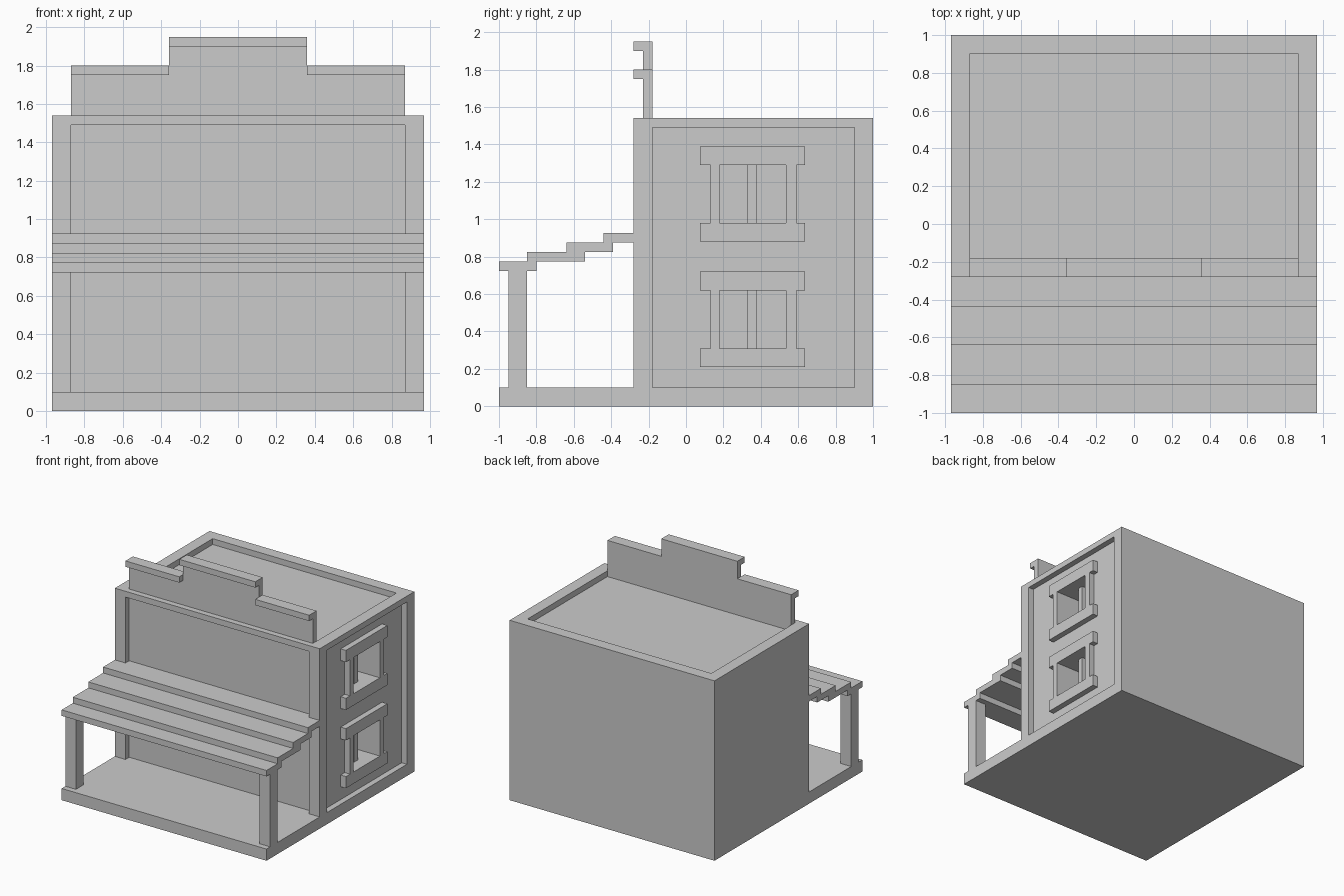
import bpy, bmesh
from mathutils import Vector

if "Cube" in bpy.data.objects:
    bpy.data.objects.remove(bpy.data.objects["Cube"])


def box(name, x, y, z):
    """Axis-aligned box from (min, max) ranges."""
    bm = bmesh.new()
    bmesh.ops.create_cube(bm, size=1)
    lo, hi = Vector((x[0], y[0], z[0])), Vector((x[1], y[1], z[1]))
    for v in bm.verts:
        v.co = [(a + b) / 2 + c * (b - a) for a, b, c in zip(lo, hi, v.co)]
    me = bpy.data.meshes.new(name)
    bm.to_mesh(me)
    bm.free()
    ob = bpy.data.objects.new(name, me)
    bpy.context.collection.objects.link(ob)
    return ob


def cut(target, x, y, z):
    """Subtract a box from the target and discard the cutter."""
    cutter = box("cutter", x, y, z)
    cutter.hide_render = True
    mod = target.modifiers.new("cut", 'BOOLEAN')
    mod.operation, mod.solver, mod.object = 'DIFFERENCE', 'EXACT', cutter
    bpy.context.view_layer.objects.active = target
    bpy.ops.object.modifier_apply(modifier=mod.name)
    bpy.data.objects.remove(cutter)


W = 0.97   # half width of building
P = 0.87   # half width between corner posts

# Main block with recessed front, right side and roof panels
body = box("building_body", (-W, W), (-0.28, 1.0), (0, 1.54))
cut(body, (-P, P), (-0.5, -0.23), (0.1, 1.49))
cut(body, (0.92, 1.2), (-0.18, 0.90), (0.1, 1.49))
cut(body, (-P, P), (-0.18, 0.90), (1.49, 1.8))

# Two windows on the right side: deep opening, frame and centre bar
for label, sill in (("lower", 0.31), ("upper", 0.98)):
    head = sill + 0.31
    cut(body, (0.62, 1.2), (0.18, 0.535), (sill, head))
    out = (0.92, W)
    box(label + "_window_sill", out, (0.075, 0.635), (sill - 0.1, sill))
    box(label + "_window_lintel", out, (0.075, 0.635), (head, head + 0.1))
    box(label + "_window_jamb_front", out, (0.13, 0.18), (sill, head))
    box(label + "_window_jamb_back", out, (0.535, 0.59), (sill, head))
    box(label + "_window_bar", (0.82, 0.87), (0.33, 0.38), (sill, head))

# Stepped false-front parapet with overhanging caps
wall = (-0.23, -0.18)
cap = (-0.28, -0.18)
box("parapet_centre", (-0.36, 0.36), wall, (1.54, 1.90))
box("parapet_centre_cap", (-0.36, 0.36), cap, (1.90, 1.95))
for side, x in (("left", (-P, -0.36)), ("right", (0.36, P))):
    box("parapet_" + side, x, wall, (1.54, 1.75))
    box("parapet_cap_" + side, x, cap, (1.75, 1.80))

# Porch floor and posts
box("porch_floor", (-W, W), (-1.0, -0.28), (0, 0.1))
for side, x in (("left", (-W, -P)), ("right", (P, W))):
    box("porch_post_" + side, x, (-0.95, -0.85), (0.1, 0.725))

# Stepped plank roof over the porch; the top plank tucks into the recess
planks = [(-1.0, -0.80), (-0.85, -0.54), (-0.64, -0.39), (-0.44, -0.28)]
for i, y in enumerate(planks):
    z = 0.722 + 0.051 * i
    box(f"porch_roof_plank_{i + 1}", (-W, W), y, (z, z + 0.051))
box("porch_roof_tuck", (-P, P), (-0.28, -0.23), (0.875, 0.926))
